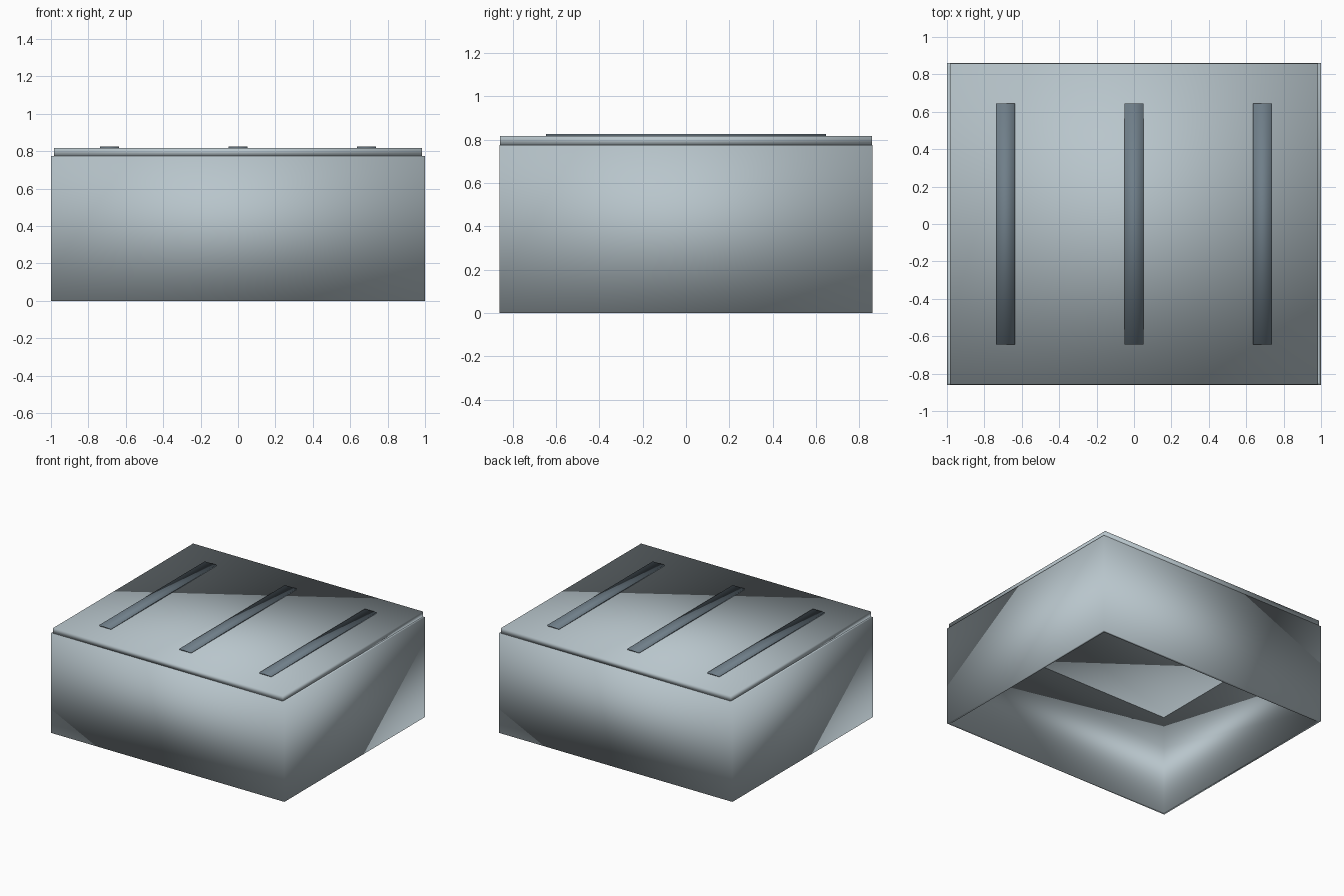
import bpy
import bmesh

old = bpy.data.objects.get("Cube")
if old:
    bpy.data.objects.remove(old, do_unlink=True)


def material(name, rgb):
    mat = bpy.data.materials.new(name)
    mat.use_nodes = True
    color = (*rgb, 1.0)
    mat.diffuse_color = color
    mat.node_tree.nodes["Principled BSDF"].inputs["Base Color"].default_value = color
    return mat


def box(name, size, bottom, mat, x=0.0, open_ends=False):
    """Smooth-shaded block resting at height bottom; open_ends leaves only its four sides."""
    bm = bmesh.new()
    bmesh.ops.create_cube(bm, size=1.0)
    for v in bm.verts:
        v.co = (v.co.x * size[0], v.co.y * size[1], (v.co.z + 0.5) * size[2])
    if open_ends:
        ends = [f for f in bm.faces if abs(f.normal.z) > 0.5]
        bmesh.ops.delete(bm, geom=ends, context="FACES_ONLY")
    for f in bm.faces:
        f.smooth = True
    mesh = bpy.data.meshes.new(name)
    bm.to_mesh(mesh)
    bm.free()
    mesh.materials.append(mat)
    obj = bpy.data.objects.new(name, mesh)
    obj.location = (x, 0.0, bottom)
    bpy.context.scene.collection.objects.link(obj)
    return obj


metal = material("light steel", (0.48, 0.56, 0.60))
dark_metal = material("dark steel", (0.16, 0.21, 0.25))

# Hollow body, open underneath
body = box("body_walls", (2.0, 1.72, 0.775), 0.0, metal, open_ends=True)
shell = body.modifiers.new("wall thickness", "SOLIDIFY")
shell.thickness = 0.02
shell.offset = -1.0
shell.use_even_offset = True

# Lid, slightly narrower than the body
box("lid", (1.97, 1.714, 0.041), 0.775, metal)

# Three dark strips across the lid
for name, x in (("right", -0.687), ("middle", 0.0), ("left", 0.687)):
    box("lid_strip_" + name, (0.1, 1.29, 0.009), 0.816, dark_metal, x)
